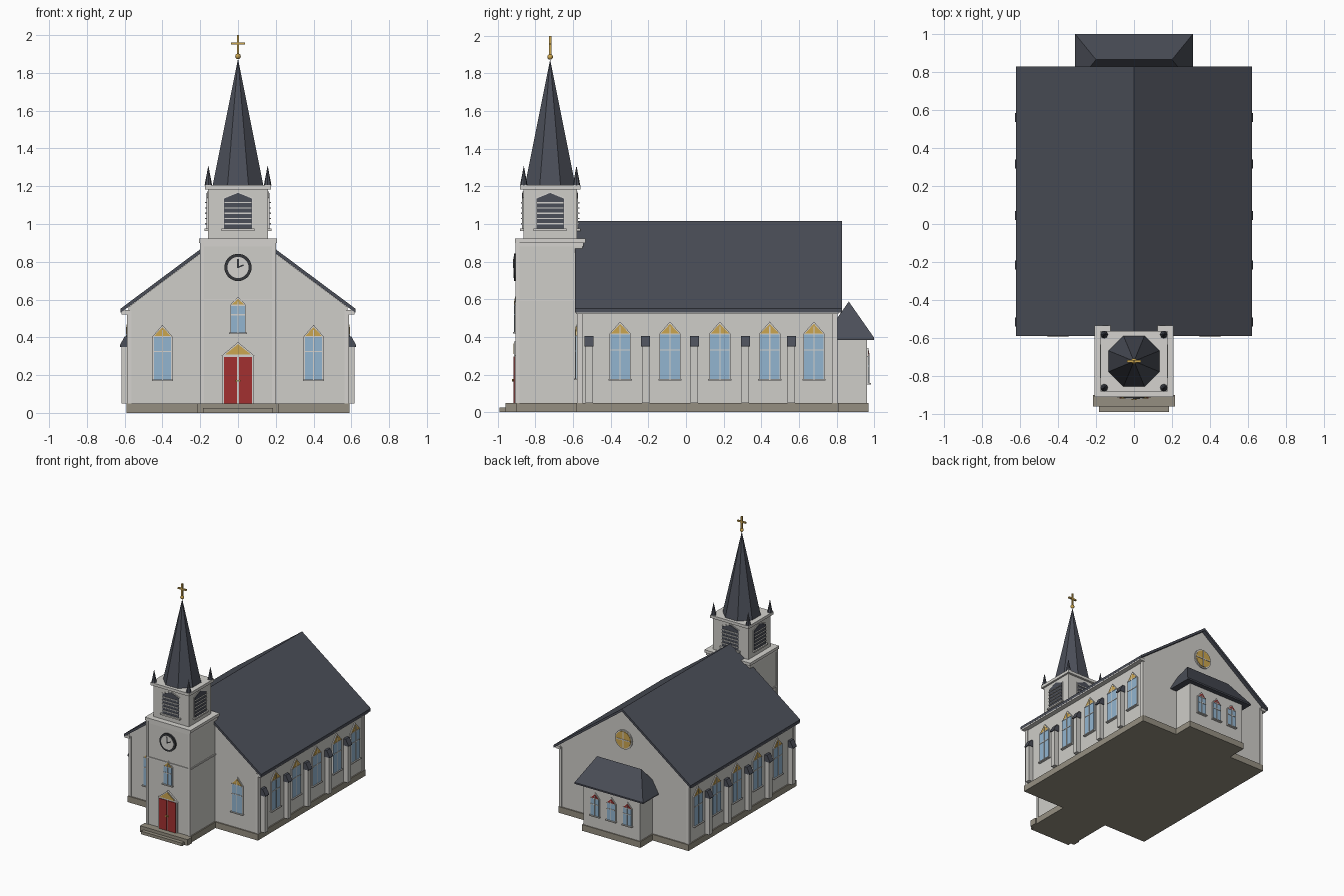
import bpy, bmesh
from math import pi, sin, cos
from mathutils import Matrix, Vector

cube = bpy.data.objects.get("Cube")
if cube:
    bpy.data.objects.remove(cube, do_unlink=True)


def material(name, r, g, b):
    m = bpy.data.materials.new(name)
    m.use_nodes = True
    m.diffuse_color = (r, g, b, 1)
    bsdf = m.node_tree.nodes["Principled BSDF"]
    bsdf.inputs["Base Color"].default_value = (r, g, b, 1)
    bsdf.inputs["Roughness"].default_value = 0.8
    return m


WALL = material("wall_paint", 0.62, 0.61, 0.58)
TRIM = material("trim_paint", 0.66, 0.65, 0.62)
SLATE = material("slate", 0.07, 0.077, 0.098)
GLASS = material("pale_blue_glass", 0.29, 0.46, 0.63)
GOLD = material("gold", 0.60, 0.38, 0.08)
RED = material("red_paint", 0.36, 0.03, 0.03)
STONE = material("stone", 0.30, 0.275, 0.22)
DARK = material("dark_metal", 0.035, 0.037, 0.042)


def finish(name, bm, mat, matrix=Matrix()):
    bmesh.ops.recalc_face_normals(bm, faces=bm.faces)
    me = bpy.data.meshes.new(name)
    bm.to_mesh(me)
    bm.free()
    me.materials.append(mat)
    ob = bpy.data.objects.new(name, me)
    ob.matrix_world = matrix
    bpy.context.scene.collection.objects.link(ob)
    return ob


def facing(x, y, angle):
    """Frame on a wall: x runs along it, z is up, -y points outward."""
    return Matrix.Translation((x, y, 0)) @ Matrix.Rotation(angle, 4, "Z")


def prism(name, pts, d0, d1, mat, frame=Matrix()):
    """Extrude an x-z outline from depth d0 to d1 outward."""
    bm = bmesh.new()
    face = bm.faces.new([bm.verts.new((u, -d0, z)) for u, z in pts])
    new = bmesh.ops.extrude_face_region(bm, geom=[face])["geom"]
    bmesh.ops.translate(bm, vec=(0, d0 - d1, 0),
                        verts=[g for g in new if isinstance(g, bmesh.types.BMVert)])
    return finish(name, bm, mat, frame)


def rect(u0, u1, z0, z1):
    return [(u0, z0), (u1, z0), (u1, z1), (u0, z1)]


def gable(w, z0, z1, top):
    return [(-w, z0), (w, z0), (w, z1), (0, top), (-w, z1)]


def circle(r, z, n=24):
    return [(r * cos(2 * pi * i / n), z + r * sin(2 * pi * i / n)) for i in range(n)]


def box(name, x0, x1, y0, y1, z0, z1, mat):
    return prism(name, rect(x0, x1, z0, z1), -y1, -y0, mat)


def cone(name, x, y, z, r, h, sides, mat, turn=0):
    bm = bmesh.new()
    bmesh.ops.create_cone(bm, cap_ends=True, segments=sides, radius1=r, radius2=0, depth=h)
    return finish(name, bm, mat, facing(x, y, turn) @ Matrix.Translation((0, 0, z + h / 2)))


def window(name, frame, w, z0, z1, top, head=GOLD):
    """Pointed window with trim, sill, glazing bars and a coloured head."""
    t = 0.006
    prism(name + "_frame", gable(w + t, z0, z1, top + t), -0.01, 0.008, TRIM, frame)
    prism(name + "_glass", rect(-w, w, z0, z1), 0, 0.011, GLASS, frame)
    prism(name + "_head", [(-w, z1), (w, z1), (0, top - t)], 0, 0.011, head, frame)
    prism(name + "_upright_bar", rect(-0.003, 0.003, z0, top - 0.02), 0, 0.014, TRIM, frame)
    mid = z0 + 0.65 * (z1 - z0)
    for z in (mid, z1):
        prism(name + "_cross_bar", rect(-w, w, z - 0.003, z + 0.003), 0, 0.014, TRIM, frame)
    prism(name + "_sill", rect(-w - 0.01, w + 0.01, z0 - 0.008, z0), 0, 0.02, TRIM, frame)


# Stone foundation and steps
box("nave_foundation", -0.59, 0.59, -0.585, 0.81, 0, 0.05, STONE)
box("tower_foundation", -0.205, 0.205, -0.91, -0.58, 0, 0.05, STONE)
box("apse_foundation", -0.265, 0.265, 0.8, 0.97, 0, 0.05, STONE)
box("upper_step", -0.215, 0.215, -0.96, -0.9, 0, 0.05, STONE)
box("lower_step", -0.185, 0.185, -0.99, -0.95, 0, 0.025, STONE)

# Nave body and roof
SLOPE = 0.745
prism("nave_walls", gable(0.58, 0.05, 0.56, 0.992), -0.8, 0.575, WALL)
W, RIDGE, THICK = 0.622, 1.015, 0.022
eave = RIDGE - SLOPE * W
prism("nave_roof", [(-W, eave), (0, RIDGE), (W, eave), (W, eave - THICK),
                    (0, RIDGE - THICK), (-W, eave - THICK)], -0.83, 0.59, SLATE)
for s, side in ((1, "left"), (-1, "right")):
    x0, x1 = sorted((s * 0.575, s * 0.618))
    box(side + "_eave_board", x0, x1, -0.585, 0.81, 0.522, 0.545, TRIM)
    for y in (-0.565, 0.79):
        a, b = sorted((s * 0.565, s * 0.588))
        box(side + "_corner_board", a, b, y - 0.014, y + 0.014, 0.05, 0.54, TRIM)

    # Side windows and buttresses
    for y in (-0.35, -0.085, 0.18, 0.445, 0.68):
        window(side + "_nave_window", facing(s * 0.58, y, s * pi / 2), 0.052, 0.175, 0.415, 0.475)
    for y in (-0.515, -0.215, 0.045, 0.315, 0.56):
        a, b = sorted((s * 0.57, s * 0.618))
        box(side + "_buttress", a, b, y - 0.02, y + 0.02, 0.05, 0.355, WALL)
        cap = [(s * 0.575, 0.35), (s * 0.626, 0.35), (s * 0.626, 0.358),
               (s * 0.6, 0.405), (s * 0.575, 0.405)]
        prism(side + "_buttress_cap", cap, -y - 0.024, -y + 0.024, SLATE)
    window(side + "_front_window", facing(s * 0.4, -0.575, 0), 0.046, 0.178, 0.405, 0.46)

# Round window in the rear gable
rear = facing(0, 0.8, pi)
prism("rose_window_frame", circle(0.078, 0.755), -0.01, 0.01, TRIM, rear)
prism("rose_window_glass", circle(0.068, 0.755), 0, 0.014, GOLD, rear)
prism("rose_upright_bar", rect(-0.004, 0.004, 0.69, 0.82), 0, 0.017, TRIM, rear)
prism("rose_cross_bar", rect(-0.065, 0.065, 0.751, 0.759), 0, 0.017, TRIM, rear)

# Apse with hipped roof
box("apse_walls", -0.255, 0.255, 0.79, 0.962, 0.05, 0.39, WALL)
bm = bmesh.new()
for x in (-1, 1):
    for y in (0.73, 1.0):
        for z in (0.383, 0.395):
            bm.verts.new((x * 0.31, y, z))
    bm.verts.new((x * 0.2, 0.865, 0.588))
bmesh.ops.convex_hull(bm, input=bm.verts)
finish("apse_roof", bm, SLATE)
for u in (-0.147, 0, 0.147):
    window("apse_window", facing(u, 0.962, pi), 0.036, 0.155, 0.295, 0.335, RED)

# Tower shaft
box("tower_shaft", -0.195, 0.195, -0.9, -0.55, 0.05, 0.9, WALL)
for s in (-1, 1):
    a, b = sorted((s * 0.18, s * 0.2))
    box("tower_corner_board", a, b, -0.905, -0.885, 0.05, 0.9, TRIM)
box("tower_band", -0.201, 0.201, -0.906, -0.56, 0.592, 0.604, TRIM)
box("tower_lower_moulding", -0.199, 0.199, -0.904, -0.545, 0.88, 0.9, TRIM)
box("tower_cornice", -0.207, 0.207, -0.91, -0.535, 0.9, 0.923, TRIM)

# Door, tower window and clock
front = facing(0, -0.9, 0)
prism("door_frame", rect(-0.085, 0.085, 0.05, 0.305), 0, 0.012, TRIM, front)
prism("door_pediment_frame", [(-0.09, 0.3), (0.09, 0.3), (0, 0.375)], 0, 0.014, TRIM, front)
prism("door_pediment", [(-0.068, 0.31), (0.068, 0.31), (0, 0.364)], 0, 0.018, GOLD, front)
for s, side in ((1, "left"), (-1, "right")):
    u0, u1 = sorted((s * 0.004, s * 0.075))
    prism(side + "_door", rect(u0, u1, 0.05, 0.297), 0, 0.017, RED, front)
    prism(side + "_door_knob", circle(0.006, 0.17, 8), 0, 0.025, GOLD,
          facing(s * 0.008, -0.9, 0))
window("tower_window", front, 0.037, 0.425, 0.57, 0.61)
prism("clock_rim", circle(0.072, 0.77, 32), 0, 0.014, DARK, front)
prism("clock_face", circle(0.056, 0.77, 32), 0, 0.016, TRIM, front)
prism("minute_hand", rect(-0.004, 0.004, 0.766, 0.815), 0, 0.019, DARK, front)
prism("hour_hand", [(0, 0.766), (0.032, 0.78), (0.029, 0.787), (0, 0.774)],
      0, 0.019, DARK, front)

# Belfry with louvred openings on four sides
CY = -0.722
box("belfry", -0.16, 0.16, CY - 0.142, CY + 0.142, 0.92, 1.185, WALL)
for i, dist in enumerate((0.142, 0.16, 0.142, 0.16)):
    angle = i * pi / 2
    f = facing(dist * sin(angle), CY - dist * cos(angle), angle)
    prism("louvre_frame", gable(0.08, 0.97, 1.14, 1.172), 0, 0.004, TRIM, f)
    prism("louvre_opening", gable(0.073, 0.975, 1.135, 1.165), 0, 0.007, SLATE, f)
    prism("louvre_sill", rect(-0.088, 0.088, 0.963, 0.975), 0, 0.018, TRIM, f)
    for k in range(5):
        z = 0.998 + k * 0.028
        prism("louvre_slat", rect(-0.073, 0.073, z, z + 0.006), 0, 0.014, TRIM, f)
box("belfry_cornice", -0.175, 0.175, CY - 0.16, CY + 0.16, 1.183, 1.206, TRIM)

# Spire, pinnacles and gilded cross
cone("spire", 0, CY, 1.205, 0.145, 0.67, 8, SLATE, pi / 8)
for x in (-0.157, 0.157):
    for y in (-0.14, 0.14):
        cone("pinnacle", x, CY + y, 1.205, 0.02, 0.105, 8, SLATE)
bm = bmesh.new()
bmesh.ops.create_uvsphere(bm, u_segments=12, v_segments=8, radius=0.015)
for fc in bm.faces:
    fc.smooth = True
finish("cross_ball", bm, GOLD, Matrix.Translation(Vector((0, CY, 1.888))))
box("cross_upright", -0.006, 0.006, CY - 0.006, CY + 0.006, 1.88, 2.0, GOLD)
box("cross_arm", -0.037, 0.037, CY - 0.006, CY + 0.006, 1.95, 1.962, GOLD)
